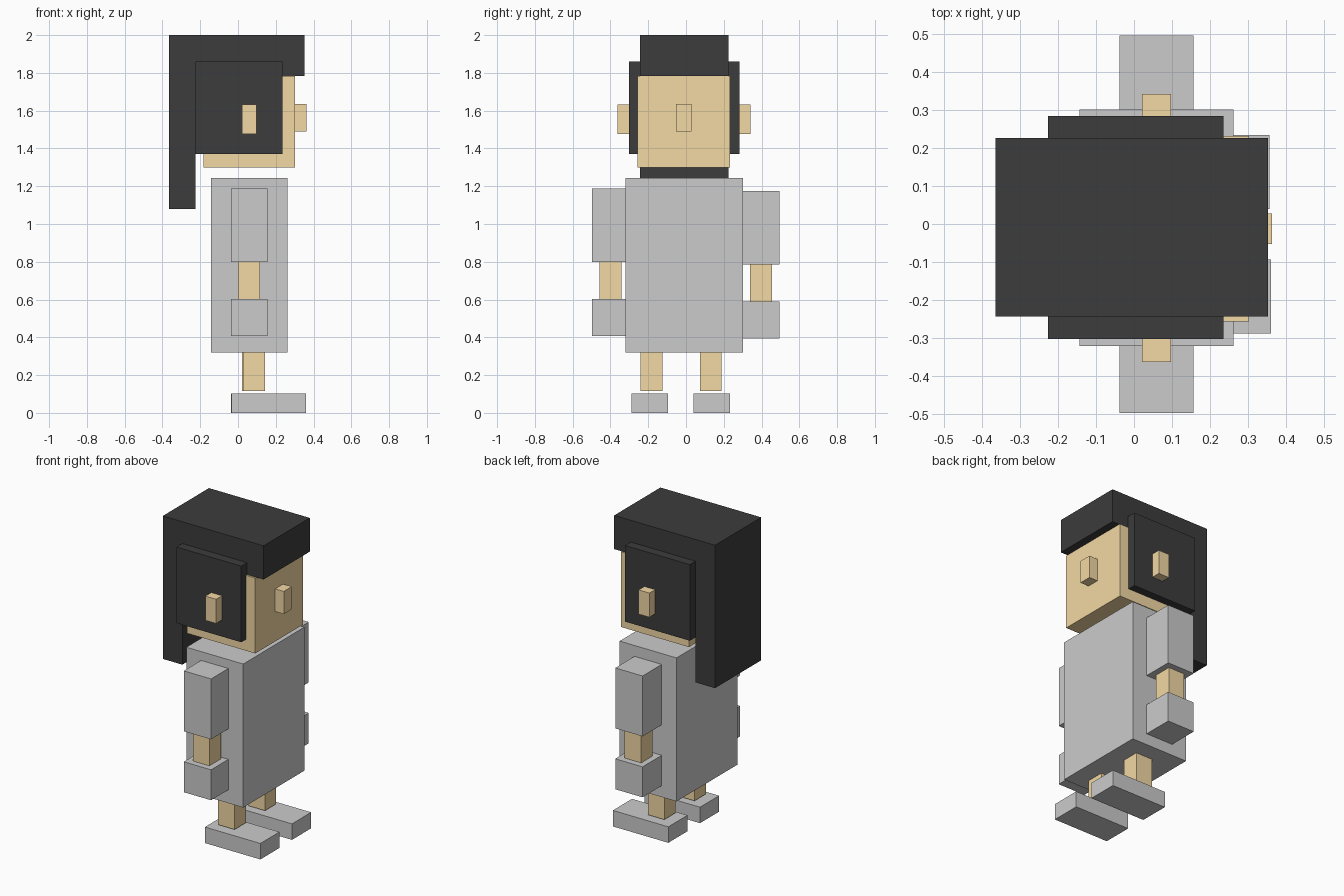
import bpy
import bmesh
from mathutils import Matrix, Vector

if "Cube" in bpy.data.objects:
    bpy.data.objects.remove(bpy.data.objects["Cube"])


def material(name, rgb):
    m = bpy.data.materials.new(name)
    m.diffuse_color = (*rgb, 1.0)
    m.use_nodes = True
    m.node_tree.nodes["Principled BSDF"].inputs["Base Color"].default_value = m.diffuse_color
    return m


skin = material("skin_tan", (0.90, 0.69, 0.37))
black = material("hair_black", (0.045, 0.045, 0.045))


def box(name, x, y, z, mat=None):
    """Box given by its (min, max) extent on each axis."""
    lo, hi = Vector((x[0], y[0], z[0])), Vector((x[1], y[1], z[1]))
    bm = bmesh.new()
    bmesh.ops.create_cube(bm, size=1.0,
                          matrix=Matrix.Diagonal((*(hi - lo), 1.0)))
    mesh = bpy.data.meshes.new(name)
    bm.to_mesh(mesh)
    bm.free()
    obj = bpy.data.objects.new(name, mesh)
    obj.location = (lo + hi) / 2
    bpy.context.collection.objects.link(obj)
    if mat:
        mesh.materials.append(mat)
    return obj


# Head and nose (the face looks along +x)
box("head", (-0.183, 0.302), (-0.256, 0.232), (1.298, 1.783), skin)
box("nose", (0.302, 0.363), (-0.053, 0.028), (1.49, 1.636), skin)

# Hair: cap on top, long panel at the back
box("hair_top", (-0.365, 0.353), (-0.244, 0.226), (1.783, 2.0), black)
box("hair_back", (-0.365, -0.226), (-0.244, 0.226), (1.08, 1.783), black)

# Torso
box("torso", (-0.143, 0.262), (-0.321, 0.301), (0.32, 1.244))

# Paired parts; the two sides are slightly offset: (y ranges, z drop, x shift)
sides = {
    "right": dict(hair=(-0.303, -0.244), ear=(-0.363, -0.303),
                  arm=(-0.497, -0.302), wrist=(-0.458, -0.342),
                  leg=(-0.240, -0.124), foot=(-0.288, -0.094),
                  drop=0.0, shift=0.0),
    "left": dict(hair=(0.226, 0.284), ear=(0.284, 0.342),
                 arm=(0.300, 0.496), wrist=(0.339, 0.456),
                 leg=(0.075, 0.189), foot=(0.039, 0.234),
                 drop=0.013, shift=-0.004),
}
for side, s in sides.items():
    d, dx = s["drop"], s["shift"]
    # Side hair and ear
    box(f"hair_{side}", (-0.226, 0.235), s["hair"], (1.37, 1.86), black)
    box(f"ear_{side}", (0.021, 0.098), s["ear"], (1.477, 1.633), skin)
    # Sleeve, forearm and hand
    box(f"sleeve_{side}", (-0.038, 0.156), s["arm"], (0.798 - d, 1.187 - d))
    box(f"forearm_{side}", (0.0, 0.117), s["wrist"], (0.602 - d, 0.798 - d), skin)
    box(f"hand_{side}", (-0.038, 0.156), s["arm"], (0.406 - d, 0.602 - d))
    # Leg and shoe
    box(f"leg_{side}", (0.026 + dx, 0.144 + dx), s["leg"], (0.116, 0.32), skin)
    box(f"shoe_{side}", (-0.034 + dx, 0.361 + dx), s["foot"], (0.0, 0.103))
